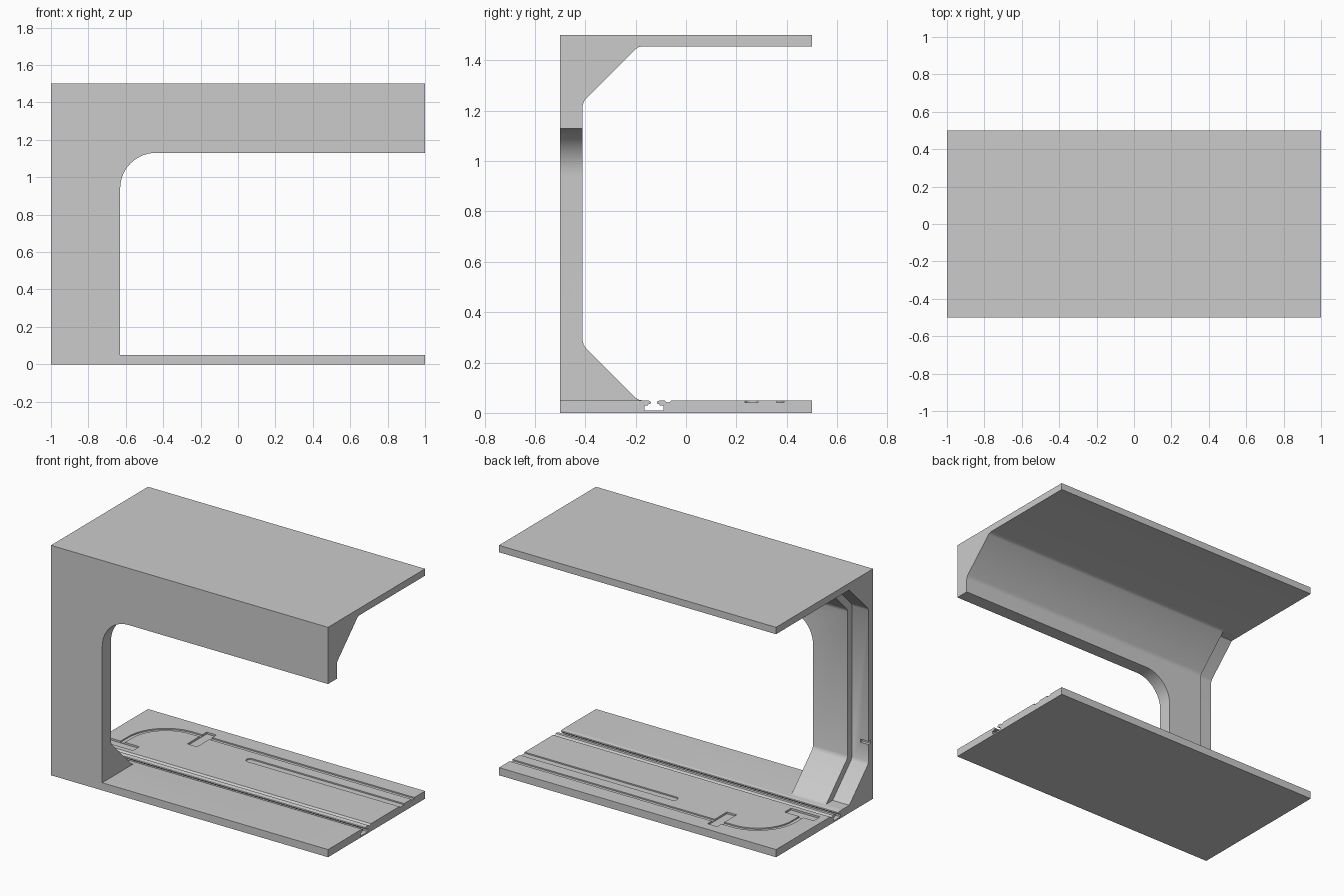
import bpy, bmesh, math
from mathutils import Vector

if "Cube" in bpy.data.objects:
    bpy.data.objects.remove(bpy.data.objects["Cube"])


def prism(name, pts, to3d, lo, hi):
    """Extrude a 2D outline between lo and hi; to3d maps (u, v, depth) to a point."""
    bm = bmesh.new()
    a = [bm.verts.new(to3d(u, v, lo)) for u, v in pts]
    b = [bm.verts.new(to3d(u, v, hi)) for u, v in pts]
    bm.faces.new(a)
    bm.faces.new(b[::-1])
    for i in range(len(pts)):
        j = (i + 1) % len(pts)
        bm.faces.new((a[i], b[i], b[j], a[j]))
    bmesh.ops.recalc_face_normals(bm, faces=bm.faces)
    me = bpy.data.meshes.new(name)
    bm.to_mesh(me)
    bm.free()
    ob = bpy.data.objects.new(name, me)
    bpy.context.collection.objects.link(ob)
    return ob


def along_x(u, v, d): return (d, u, v)
def along_y(u, v, d): return (u, d, v)
def along_z(u, v, d): return (u, v, d)


def arc(cx, cy, r, a0, a1, n=10):
    return [(cx + r * math.cos(math.radians(a0 + (a1 - a0) * i / n)),
             cy + r * math.sin(math.radians(a0 + (a1 - a0) * i / n))) for i in range(n + 1)]


def rect(x0, x1, y0, y1):
    return [(x0, y0), (x1, y0), (x1, y1), (x0, y1)]


def ribbon(path, w):
    """Outline of a constant-width strip along a path."""
    left, right = [], []
    for i, p in enumerate(path):
        q0, q1 = path[max(i - 1, 0)], path[min(i + 1, len(path) - 1)]
        t = (Vector(q1) - Vector(q0)).normalized()
        left.append((p[0] - t.y * w / 2, p[1] + t.x * w / 2))
        right.append((p[0] + t.y * w / 2, p[1] - t.x * w / 2))
    return left + right[::-1]


def cut(target, cutter):
    cutter.hide_render = True
    m = target.modifiers.new("cut", "BOOLEAN")
    m.operation, m.solver, m.object = "DIFFERENCE", "EXACT", cutter
    bpy.context.view_layer.objects.active = target
    bpy.ops.object.modifier_apply(modifier=m.name)
    bpy.data.objects.remove(cutter)


# C-shaped section: floor with T-slot and side groove, chamfered wall, ceiling
slot = [(-.152, .05), (-.142, .046), (-.139, .041), (-.142, .036), (-.15, .034), (-.15, .03),
        (-.165, .03), (-.165, .01), (-.09, .01), (-.09, .03), (-.105, .03), (-.105, .034),
        (-.113, .036), (-.116, .041), (-.113, .046), (-.103, .05)]
groove = [(-.085, .05), (-.08, .044), (-.072, .041), (-.064, .044), (-.058, .05)]
lower = [(-.175, .05), (-.187, .052), (-.2, .06), (-.398, .258), (-.406, .27), (-.41, .285)]
upper = [(-.41, 1.22), (-.406, 1.235), (-.398, 1.247), (-.2, 1.445), (-.187, 1.453), (-.17, 1.455)]
section = ([(-.5, 0), (.5, 0), (.5, .05)] + groove[::-1] + slot[::-1] + lower + upper
           + [(.5, 1.455), (.5, 1.5), (-.5, 1.5)])
frame = prism("open_frame", section, along_x, -1, 1)

# Large front opening with one rounded corner
opening = [(1.1, .05), (1.1, 1.13)] + arc(-.44, .94, .19, 90, 180, 14) + [(-.63, .05)]
cut(frame, prism("opening_cutter", opening, along_y, -.6, -.17))

# Recess at the end of the column
recess = [(-.255, .0505), (-.18, .0505), (-.3, .3), (-.3, 1.2), (-.18, 1.4545), (-.255, 1.4545),
          (-.445, 1.265), (-.455, 1.245), (-.455, .26), (-.445, .24)]
cut(frame, prism("recess_cutter", recess, along_x, -1.1, -.88))

# Small notch in the recessed column
cut(frame, prism("notch_cutter", rect(-1.1, -.94, .37, .39), along_y, -.475, -.44))

# Curved floor groove, straight rounded groove and two hinge pockets
track = [(1.1, .375), (-.5, .375)] + arc(-.6, .115, .26, 90, 180, 14) + [(-.86, .01)]
cut(frame, prism("track_cutter", ribbon(track, .03), along_z, .042, .07))
pill = [(1.1, .235), (1.1, .285)] + arc(-.095, .26, .025, 90, 270, 8)
cut(frame, prism("straight_groove_cutter", pill, along_z, .042, .07))
for box in (rect(-.53, -.46, .235, .435), rect(-.95, -.74, -.025, .04)):
    cut(frame, prism("pocket_cutter", box, along_z, .038, .07))

# Smooth rounded corners, sharp edges kept
bpy.ops.object.select_all(action="DESELECT")
frame.select_set(True)
bpy.context.view_layer.objects.active = frame
bpy.ops.object.shade_smooth_by_angle(angle=math.radians(28))
